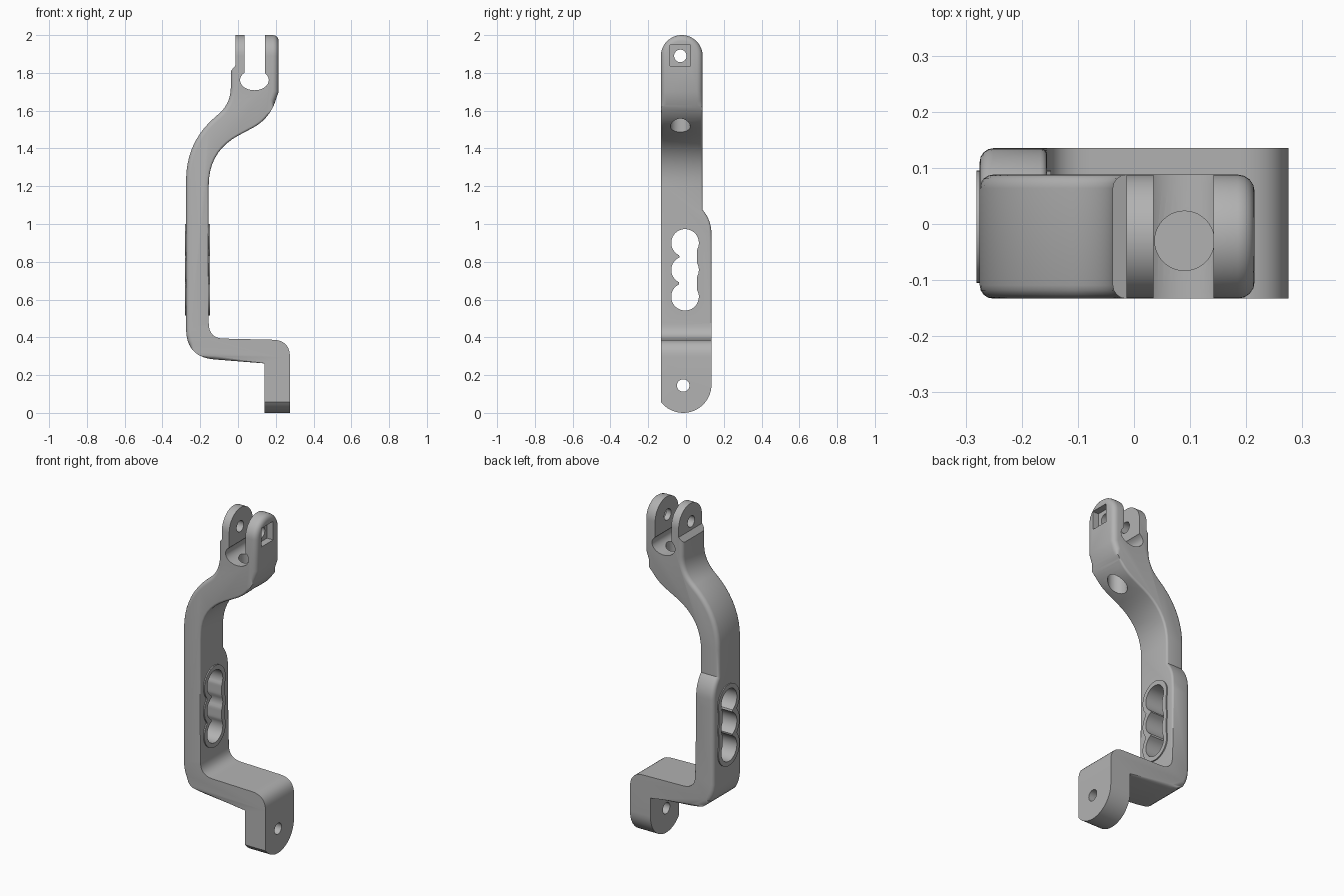
import bpy, bmesh, math
from mathutils import Vector

if "Cube" in bpy.data.objects:
    bpy.data.objects.remove(bpy.data.objects["Cube"])

grey = bpy.data.materials.new("plain_grey")
grey.use_nodes = True
grey.diffuse_color = (0.45, 0.45, 0.45, 1)
grey.node_tree.nodes["Principled BSDF"].inputs["Base Color"].default_value = (0.45, 0.45, 0.45, 1)


def prism(name, points, axis, lo, hi):
    """Extrude a flat outline along one axis."""
    place = {"x": lambda a, b, d: (d, a, b),
             "y": lambda a, b, d: (a, d, b),
             "z": lambda a, b, d: (a, b, d)}[axis]
    bm = bmesh.new()
    rings = [[bm.verts.new(place(a, b, d)) for a, b in points] for d in (lo, hi)]
    n = len(points)
    for ring in rings:
        bm.faces.new(ring)
    for i in range(n):
        j = (i + 1) % n
        bm.faces.new((rings[0][i], rings[0][j], rings[1][j], rings[1][i]))
    bmesh.ops.recalc_face_normals(bm, faces=bm.faces)
    mesh = bpy.data.meshes.new(name)
    bm.to_mesh(mesh)
    bm.free()
    mesh.materials.append(grey)
    obj = bpy.data.objects.new(name, mesh)
    bpy.context.collection.objects.link(obj)
    return obj


def arc(cx, cy, rx, ry, start, end, n):
    angles = [math.radians(start + (end - start) * i / n) for i in range(n + 1)]
    return [(cx + rx * math.cos(t), cy + ry * math.sin(t)) for t in angles]


def circle(cx, cy, rx, ry=None):
    return arc(cx, cy, rx, ry or rx, 0, 360, 40)[:-1]


def box(a0, b0, a1, b1):
    return [(a0, b0), (a1, b0), (a1, b1), (a0, b1)]


def rounded(corners, steps=9):
    """Outline whose corners are rounded over the given tangent length."""
    out = []
    for i, (x, y, t) in enumerate(corners):
        p = Vector((x, y))
        if t == 0:
            out.append((x, y))
            continue
        a = p + (Vector(corners[i - 1][:2]) - p).normalized() * t
        b = p + (Vector(corners[(i + 1) % len(corners)][:2]) - p).normalized() * t
        for k in range(steps + 1):
            s = k / steps
            out.append(tuple(a * (1 - s) ** 2 + p * 2 * s * (1 - s) + b * s * s))
    return out


def combine(obj, tool, operation):
    tool.hide_render = True
    mod = obj.modifiers.new(operation, "BOOLEAN")
    mod.operation, mod.object, mod.solver = operation, tool, "EXACT"
    bpy.context.view_layer.objects.active = obj
    bpy.ops.object.modifier_apply(modifier=mod.name)
    bpy.data.objects.remove(tool)


def round_edges(obj, width, rule):
    """Round the sharp outward edges that pass the rule."""
    bm = bmesh.new()
    bm.from_mesh(obj.data)
    chosen = []
    for e in bm.edges:
        if len(e.link_faces) == 2 and e.is_convex and e.calc_face_angle() > math.radians(50):
            normal = min((f.normal for f in e.link_faces), key=lambda n: abs(n.y))
            wall = max((f.normal for f in e.link_faces), key=lambda n: abs(n.x))
            if rule((e.verts[0].co + e.verts[1].co) / 2, normal, wall):
                chosen.append(e)
    bmesh.ops.bevel(bm, geom=chosen, offset=width, offset_type="OFFSET", segments=4,
                    profile=0.5, affect="EDGES", clamp_overlap=False)
    bm.to_mesh(obj.data)
    bm.free()


def lobes(r, right):
    """Three stacked finger lobes, wavy on one side and nearly straight on the other."""
    centres, cy = (0.615, 0.757, 0.9), -0.005
    lo, hi = centres[0] - r, centres[-1] + r
    zs = [(lo + hi) / 2 - (hi - lo) / 2 * math.cos(math.pi * i / 60) for i in range(61)]
    half = [math.sqrt(max(0, *(r * r - (z - c) ** 2 for c in centres))) for z in zs]
    left_side = [(cy - h, z) for h, z in zip(half, zs)]
    right_side = [(max(cy + h, right) if centres[0] < z < centres[-1] else cy + h, z)
                  for h, z in zip(half, zs)]
    return left_side + right_side[-2:0:-1]


# Bent arm: front outline cut to the side outline
front = rounded([
    (0.14, -0.05, 0), (0.14, 0.262, 0), (-0.275, 0.295, 0.15), (-0.275, 1.44, 0.21),
    (-0.038, 1.635, 0.09), (-0.038, 1.81, 0), (-0.013, 1.84, 0), (-0.013, 2.05, 0),
    (0.215, 2.05, 0), (0.215, 1.7, 0), (0.165, 1.555, 0.1), (-0.155, 1.385, 0.18),
    (-0.155, 0.395, 0.08), (0.275, 0.385, 0.09), (0.275, -0.05, 0)])
side = (arc(-0.015, 0.15, 0.15, 0.15, 217, 360, 20)
        + rounded([(0.135, 0.9, 0), (0.134, 1.02, 0.07), (0.088, 1.075, 0)])[0:-1]
        + [(0.088, 1.075)]
        + arc(-0.0225, 1.89, 0.1105, 0.11, 0, 180, 24))
arm = prism("bent_arm", front, "y", -0.133, 0.135)
combine(arm, prism("side_cutter", side, "x", -0.5, 0.5), "INTERSECT")

# Rounded edges: back of the arm, fork cheek, inside of the grip
round_edges(arm, 0.024, lambda p, n, w: w.x < -0.3 and 0.33 < p.z < 1.8 and p.x < 0)
round_edges(arm, 0.03, lambda p, n, w: w.x > 0.3 and p.z > 1.62 and p.x > 0.1)
round_edges(arm, 0.012, lambda p, n, w: w.x > 0.3 and 0.5 < p.z < 1.6)
round_edges(arm, 0.018, lambda p, n, w: n.z < -0.7 and 0.25 < p.z < 0.3 and p.x < 0.13)

# Raised rim and finger opening
combine(arm, prism("rim", lobes(0.1, 0.088), "x", -0.281, -0.148), "UNION")
combine(arm, prism("finger_cutter", lobes(0.073, 0.058), "x", -0.5, 0.0), "DIFFERENCE")

# Fork slot with its widened base
combine(arm, prism("slot_cutter", box(0.035, 1.76, 0.142, 2.2), "y", -0.4, 0.4), "DIFFERENCE")
combine(arm, prism("slot_base_cutter", circle(0.087, 1.762, 0.076, 0.054), "y", -0.4, 0.4), "DIFFERENCE")

# Drilled holes and square nut pocket
combine(arm, prism("pivot_cutter", circle(-0.03, 1.89, 0.033), "x", -0.4, 0.4), "DIFFERENCE")
combine(arm, prism("pocket_cutter", box(-0.086, 1.836, 0.024, 1.947), "x", 0.175, 0.4), "DIFFERENCE")
combine(arm, prism("foot_hole_cutter", circle(-0.015, 0.145, 0.033), "x", 0.0, 0.5), "DIFFERENCE")
combine(arm, prism("bore_cutter", circle(0.09, -0.03, 0.053), "z", 1.3, 1.75), "DIFFERENCE")

bpy.ops.object.select_all(action="DESELECT")
arm.select_set(True)
bpy.context.view_layer.objects.active = arm
bpy.ops.object.shade_smooth_by_angle(angle=math.radians(30))
